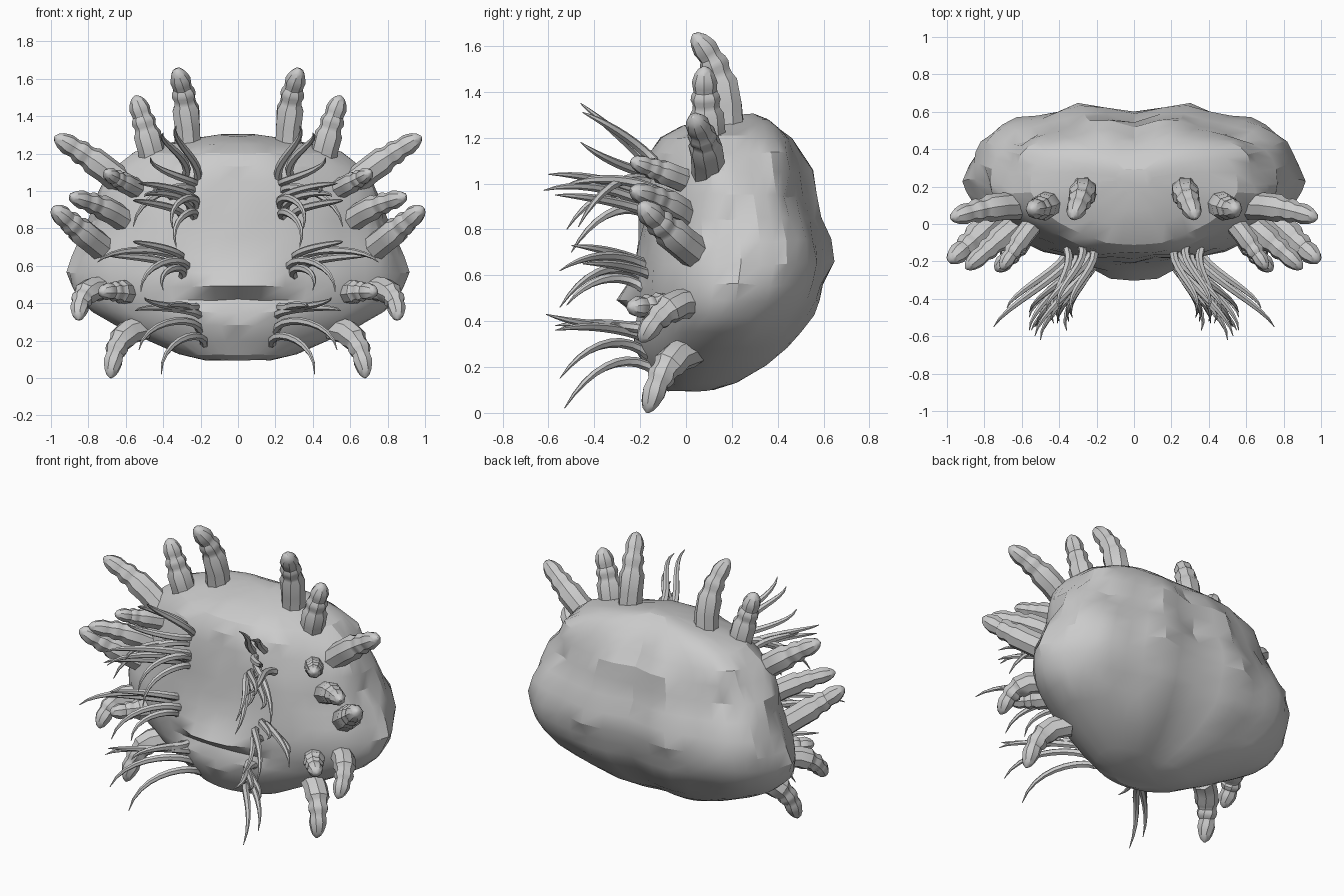
import bpy, bmesh, math
from mathutils import Vector, noise

cube = bpy.data.objects.get("Cube")
if cube:
    bpy.data.objects.remove(cube)

grey = bpy.data.materials.new("stone grey")
grey.use_nodes = True
grey.diffuse_color = (0.6, 0.6, 0.6, 1)
grey.node_tree.nodes["Principled BSDF"].inputs["Base Color"].default_value = (0.6, 0.6, 0.6, 1)


def finish(bm, name, angle):
    bmesh.ops.recalc_face_normals(bm, faces=bm.faces)
    mesh = bpy.data.meshes.new(name)
    bm.to_mesh(mesh)
    bm.free()
    mesh.materials.append(grey)
    ob = bpy.data.objects.new(name, mesh)
    bpy.context.collection.objects.link(ob)
    bpy.ops.object.select_all(action='DESELECT')
    bpy.context.view_layer.objects.active = ob
    ob.select_set(True)
    bpy.ops.object.shade_smooth_by_angle(angle=math.radians(angle))


def loft(bm, rings):
    loops = [[bm.verts.new(p) for p in ring] for ring in rings]
    n = len(loops[0])
    for a, b in zip(loops, loops[1:]):
        for i in range(n):
            j = (i + 1) % n
            bm.faces.new((a[i], a[j], b[j], b[i]))
    bm.faces.new(loops[0])
    bm.faces.new(loops[-1])


def bezier(pts, t):
    # point on a curve of any degree
    pts = list(pts)
    while len(pts) > 1:
        pts = [a.lerp(b, t) for a, b in zip(pts, pts[1:])]
    return pts[0]


def tube(path, stations, sides, name, angle):
    # stations: (position along path, radius); built on both sides
    rings = []
    for t, r in stations:
        c = bezier(path, t)
        d = (bezier(path, min(t + .02, 1)) - bezier(path, max(t - .02, 0))).normalized()
        u = d.cross(Vector((0.3, 0.5, 0.8))).normalized()
        v = d.cross(u)
        rings.append([c + r * (u * math.cos(k * math.tau / sides) + v * math.sin(k * math.tau / sides))
                      for k in range(sides)])
    for side, sx in (("left", 1), ("right", -1)):
        bm = bmesh.new()
        loft(bm, [[Vector((p.x * sx, p.y, p.z)) for p in r] for r in rings])
        finish(bm, side + "_" + name, angle)


# Body: stacked sections as height, half width, front, back, lip
sections = [
    (.10, .18, -.08, .16, 0), (.13, .32, -.14, .24, 0), (.20, .48, -.18, .35, 0),
    (.28, .65, -.20, .44, .02), (.35, .77, -.21, .51, .02), (.42, .85, -.21, .55, 0),
    (.49, .89, -.22, .59, .08), (.56, .90, -.22, .61, .04), (.65, .89, -.22, .63, 0),
    (.75, .85, -.21, .62, 0), (.85, .80, -.20, .59, 0), (.95, .76, -.19, .56, 0),
    (1.05, .70, -.17, .54, 0), (1.13, .64, -.15, .51, 0), (1.20, .53, -.11, .48, 0),
    (1.25, .40, -.02, .44, 0), (1.28, .28, .07, .39, 0), (1.30, .10, .16, .33, 0)]
bm = bmesh.new()
rings = []
seg = 44
for z, w, front, back, lip in sections:
    mid = front + (back - front) * .54
    ring = []
    for k in range(seg):
        a = math.tau * k / seg
        c, s = math.cos(a), math.sin(a)
        x = w * math.copysign(abs(c) ** (.88 if s > 0 else 1), c)
        if s > 0:
            # back, with a shallow dip along the middle
            y = mid + (back - mid) * s ** .76 - .04 * math.exp(-(x / .12) ** 2)
        else:
            # front, with a short jutting lip
            y = mid - (mid - front) * abs(s) ** 1.12 - lip * math.exp(-(x / .25) ** 4)
        p = Vector((abs(x), y, z))
        bump = noise.noise(p * 4.5) * .045 + noise.noise(p * 10) * .026
        out = Vector((c, s, 0)) * bump * min(1, w * 1.5) * (1 if s > -.3 else .5)
        ring.append(Vector((x, y, z)) + out + Vector((0, 0, bump * .3)))
    rings.append(ring)
loft(bm, rings)
finish(bm, "body", 24)

# Thick knobbly horns: base, bend, tip, thickness
horns = [
    ((.27, .19, 1.15), (.26, .19, 1.50), (.33, .03, 1.65), 1),
    ((.44, .12, 1.10), (.48, .08, 1.32), (.55, .08, 1.51), 1),
    ((.60, .10, 1.03), (.78, .10, 1.18), (.98, .03, 1.29), 1),
    ((.54, .00, 1.01), (.62, -.10, 1.05), (.71, -.24, 1.10), .75),
    ((.60, .02, .84), (.72, -.08, .93), (.90, -.24, .97), .9),
    ((.72, .05, .69), (.85, -.08, .79), (.99, -.20, .91), 1),
    ((.56, .00, .45), (.62, -.14, .47), (.74, -.25, .46), .85),
    ((.70, .04, .48), (.86, -.08, .50), (.85, -.20, .31), .9),
    ((.50, .03, .27), (.66, -.09, .27), (.68, -.17, .0), .95)]
profile = [(0, .075), (.3, .073), (.48, .075), (.53, .062), (.58, .058), (.63, .066), (.68, .062),
           (.72, .051), (.77, .053), (.82, .056), (.87, .050), (.92, .042), (.97, .027), (1, .006)]
for i, (*pts, scale) in enumerate(horns):
    tube([Vector(p) for p in pts], [(t, r * scale) for t, r in profile], 8, f"horn_{i + 1}", 35)

# Thin wavy whiskers: base, tip and upward bow
whiskers = [
    ((.22, -.13, 1.05), (.33, -.46, 1.35), .02), ((.28, -.12, 1.08), (.40, -.45, 1.31), .03),
    ((.23, -.14, 1.04), (.47, -.46, 1.18), -.02), ((.22, -.16, .94), (.53, -.60, 1.04), .03),
    ((.25, -.16, .90), (.50, -.62, .97), .05), ((.30, -.15, .87), (.56, -.57, .95), .02),
    ((.23, -.16, .91), (.35, -.52, .80), .10), ((.24, -.16, .86), (.33, -.50, .70), .09),
    ((.24, -.15, 1.00), (.56, -.47, .81), .09), ((.36, -.13, .97), (.43, -.53, .99), .04),
    ((.32, -.16, .63), (.75, -.55, .62), .06), ((.30, -.16, .64), (.56, -.50, .73), .02),
    ((.36, -.15, .60), (.68, -.45, .65), .02), ((.27, -.18, .58), (.52, -.55, .46), .10),
    ((.30, -.18, .54), (.40, -.52, .47), .08), ((.22, -.18, .38), (.50, -.61, .43), -.02),
    ((.20, -.18, .33), (.55, -.57, .36), .03), ((.26, -.17, .36), (.36, -.57, .38), .02),
    ((.20, -.16, .25), (.53, -.55, .15), .10), ((.18, -.13, .18), (.41, -.53, .02), .11)]
for i, (base, tip, bow) in enumerate(whiskers):
    b, t = Vector(base), Vector(tip)
    d = t - b
    path = [b, b + d * .3 + Vector((-.08, 0, bow * 1.3)), b + d * .65 + Vector((.09, -.02, bow * 1.3)), t]
    tube(path, [(k / 9, .020 * (1 - (k / 9) ** 3) + .002) for k in range(10)], 6, f"whisker_{i + 1}", 40)
